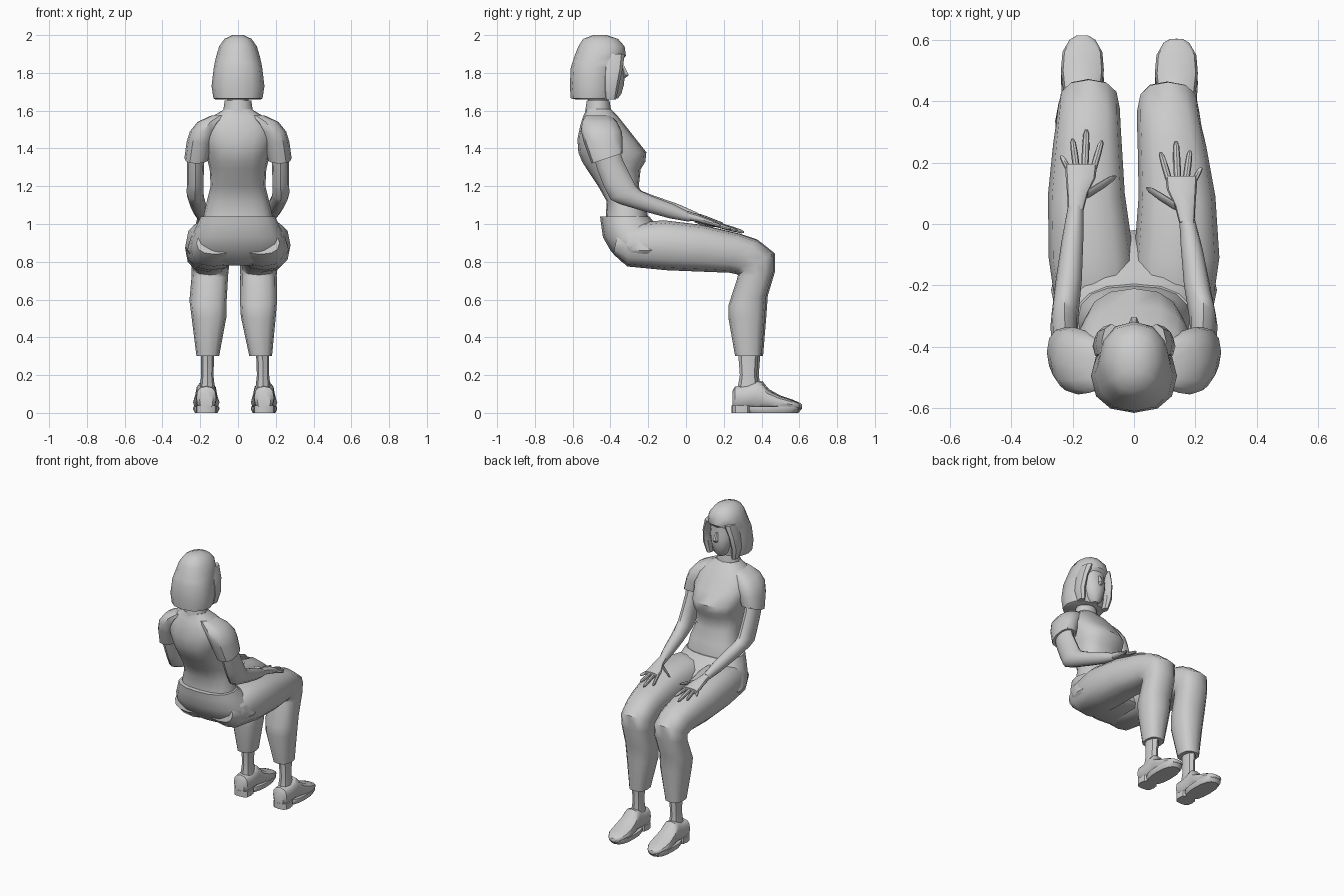
import bpy, bmesh, math


def loft(name, rings, n=12, p=2.3, angle=38):
    """Skin closed rings. Ring = (x min, x max, y a, z a, y b, z b): a and b are opposite rim points."""
    bm = bmesh.new()
    loops = []
    for x0, x1, ya, za, yb, zb in rings:
        loop = []
        for i in range(n):
            t = 2 * math.pi * i / n
            c, s = (math.copysign(abs(round(v, 6)) ** (2 / p), v) for v in (math.cos(t), math.sin(t)))
            loop.append(bm.verts.new(((x0 + x1) / 2 + c * (x1 - x0) / 2,
                                      (ya + yb) / 2 + s * (yb - ya) / 2,
                                      (za + zb) / 2 + s * (zb - za) / 2)))
        loops.append(loop)
    for a, b in zip(loops, loops[1:]):
        for i in range(n):
            j = (i + 1) % n
            bm.faces.new((a[i], a[j], b[j], b[i]))
    bm.faces.new(loops[0])
    bm.faces.new(loops[-1])
    bmesh.ops.recalc_face_normals(bm, faces=bm.faces)
    me = bpy.data.meshes.new(name)
    bm.to_mesh(me)
    bm.free()
    ob = bpy.data.objects.new(name, me)
    bpy.context.collection.objects.link(ob)
    bpy.ops.object.select_all(action='DESELECT')
    ob.select_set(True)
    bpy.context.view_layer.objects.active = ob
    bpy.ops.object.shade_smooth_by_angle(angle=math.radians(angle))
    return ob


def level(rows):
    """Horizontal rings from (z, half width, y back, y front)."""
    return [(-w, w, y0, z, y1, z) for z, w, y0, y1 in rows]


def upright(rows, x=0.0):
    """Rings across y from (y, half width, z low, z high)."""
    return [(x - w, x + w, y, z0, y, z1) for y, w, z0, z1 in rows]


def place(rings, side, dx=0.0, dy=0.0, dz=0.0):
    """Mirror to the given side, then shift; dx and dy may be one value per ring."""
    out = []
    for i, (x0, x1, ya, za, yb, zb) in enumerate(rings):
        ex = dx[i] if isinstance(dx, list) else dx
        ey = dy[i] if isinstance(dy, list) else dy
        x0, x1 = sorted((x0 * side, x1 * side))
        out.append((x0 + ex, x1 + ex, ya + ey, za + dz, yb + ey, zb + dz))
    return out


# Shirt body and collar
loft("shirt", level([
    (1.03, .185, -.425, -.20), (1.12, .165, -.42, -.215), (1.20, .145, -.465, -.25),
    (1.29, .15, -.525, -.24), (1.33, .16, -.55, -.215), (1.38, .17, -.57, -.21),
    (1.45, .19, -.575, -.265), (1.52, .18, -.56, -.32), (1.57, .135, -.545, -.36),
    (1.60, .085, -.53, -.39), (1.61, .075, -.53, -.40)]), n=16, p=2.5)
loft("collar", level([(1.59, .08, -.535, -.395), (1.655, .07, -.525, -.405)]), n=12, p=2)
loft("neck", level([(1.62, .055, -.52, -.41), (1.74, .055, -.52, -.41)]), n=12, p=2)

# Head, nose and bobbed hair
loft("face", level([
    (1.665, .025, -.43, -.36), (1.69, .05, -.46, -.342), (1.74, .072, -.5, -.328),
    (1.79, .082, -.5, -.325), (1.83, .085, -.5, -.334), (1.90, .08, -.5, -.335)]), n=12, p=2.2)
loft("nose", [(-.008, .008, -.345, 1.835, -.328, 1.84), (-.017, .017, -.345, 1.785, -.30, 1.79),
              (-.01, .01, -.345, 1.77, -.32, 1.772)], n=6, p=2)
loft("hair", level([
    (1.66, .12, -.585, -.40), (1.665, .13, -.61, -.385), (1.73, .14, -.615, -.375),
    (1.83, .128, -.61, -.365), (1.86, .122, -.60, -.345), (1.89, .115, -.59, -.318),
    (1.94, .10, -.57, -.325), (1.98, .072, -.545, -.36), (2.0, .03, -.49, -.42)]), n=12, p=2.3)
for side, label in ((1, "right"), (-1, "left")):
    loft(label + "_hair_strand", place([
        (.075, .115, -.43, 1.66, -.37, 1.66), (.08, .135, -.44, 1.73, -.355, 1.73),
        (.075, .125, -.44, 1.82, -.335, 1.82), (.04, .105, -.44, 1.90, -.325, 1.90)], side), n=8, p=2)

# Seat of the trousers
loft("trouser_seat", level([
    (.78, .17, -.30, -.05), (.80, .225, -.34, -.02), (.86, .27, -.40, -.03),
    (.93, .25, -.44, -.08), (1.0, .215, -.45, -.16), (1.04, .197, -.455, -.195)]), n=16, p=2.4)

# Legs: from hip over the knee to the cuff, then ankle and shoe
leg = [
    (.02, .22, -.385, .84, -.36, .96), (.005, .25, -.31, .775, -.30, 1.0),
    (.0, .278, -.10, .755, -.12, 1.02), (.015, .265, .10, .747, .08, .995),
    (.012, .235, .23, .742, .28, .948), (.01, .22, .265, .735, .37, .918),
    (.01, .212, .275, .73, .462, .845), (.012, .205, .272, .715, .464, .75),
    (.01, .207, .225, .57, .425, .62), (.015, .20, .225, .50, .418, .52),
    (.06, .18, .26, .30, .40, .30)]
leg_shift = [0, 0, 0, .015, .028, .034, .036, .04, .05, .046, .04]
ankle = [(.095, .165, .275, .33, .385, .33), (.10, .165, .285, .20, .375, .20), (.09, .175, .27, .11, .39, .11)]
shoe = upright([
    (.245, .035, .02, .115), (.26, .052, .02, .14), (.32, .056, .02, .145), (.37, .055, .02, .165),
    (.395, .056, .02, .168), (.43, .063, .02, .125), (.49, .07, .02, .092),
    (.55, .065, .02, .072), (.59, .042, .02, .055), (.603, .02, .025, .045)], .138)
sole = [(.078, .198, .325, .0, .585, .0), (.068, .208, .315, .018, .604, .022), (.07, .206, .32, .035, .603, .035)]
heel = [(.083, .193, .242, z, .345, z) for z in (0, .04)]

# Arms: upper arm, elbow, forearm and wrist
arm = [
    (.17, .272, -.50, 1.40, -.36, 1.43), (.18, .27, -.47, 1.29, -.335, 1.34),
    (.182, .27, -.435, 1.20, -.295, 1.26), (.182, .272, -.40, 1.13, -.265, 1.20),
    (.18, .268, -.345, 1.105, -.235, 1.175), (.17, .255, -.20, 1.065, -.17, 1.15),
    (.165, .235, -.06, 1.03, -.04, 1.105), (.165, .215, .055, 1.012, .06, 1.06)]
arm_ease = [0, 0, 0, 0, .1, .4, .7, 1]
sleeve = [
    (.05, .14, -.53, 1.575, -.40, 1.575), (.08, .215, -.55, 1.54, -.365, 1.54),
    (.11, .255, -.555, 1.49, -.34, 1.49), (.13, .272, -.54, 1.43, -.335, 1.44),
    (.155, .284, -.50, 1.32, -.335, 1.375)]
palm = [
    (.165, .215, .04, 1.014, .045, 1.062), (.15, .218, .10, 1.002, .10, 1.045),
    (.125, .222, .15, .985, .15, 1.025), (.12, .225, .195, .977, .195, 1.008)]
# Fingers: (base x, base y, tip x, tip y, radius)
fingers = {
    "index_finger": (.132, .18, .105, .272, .0115), "middle_finger": (.16, .185, .155, .307, .012),
    "ring_finger": (.188, .185, .20, .277, .0115), "little_finger": (.212, .175, .236, .222, .0105),
    "thumb": (.155, .095, .062, .155, .014)}

for side, label in ((1, "right_"), (-1, "left_")):
    left = side < 0
    loft(label + "trouser_leg", place(leg, side, [-v * left for v in leg_shift],
                                      [.008 * left * (v > .01) for v in leg_shift]), n=12, p=2.5)
    foot_dx, foot_dy = (-.03 if left else 0), (.01 if left else 0)
    loft(label + "ankle", place(ankle, side, foot_dx, foot_dy), n=8, p=2)
    loft(label + "shoe", place(shoe, side, foot_dx, foot_dy), n=12, p=2.6)
    loft(label + "sole", place(sole, side, foot_dx, foot_dy), n=16, p=2.5)
    loft(label + "heel", place(heel, side, foot_dx, foot_dy), n=12, p=3)

    # The right hand rests a little further back and inward
    hx, hy, hz = (0, 0, 0) if left else (-.018, -.038, .008)
    loft(label + "sleeve", place(sleeve, side), n=12, p=2.3)
    loft(label + "arm", place(arm, side, [hx * e for e in arm_ease], [hy * e for e in arm_ease]), n=12, p=2)
    loft(label + "palm", place(palm, side, hx, hy, hz), n=12, p=2.4)
    for finger, (bx, by, tx, ty, r) in fingers.items():
        rings = []
        for f, k in ((0, 1), (.5, 1), (.88, .8), (1, .35)):
            x, y = bx + (tx - bx) * f, by + (ty - by) * f
            z = 1.0 - .3 * (y - .16) if finger != "thumb" else 1.015 - .025 * f
            tilt = r * k * (.8 if finger == "thumb" else .2)
            rings.append((x - r * k, x + r * k, y - tilt, z - r * k, y + tilt, z + r * k))
        loft(label + finger, place(rings, side, hx, hy, hz), n=8, p=2)
